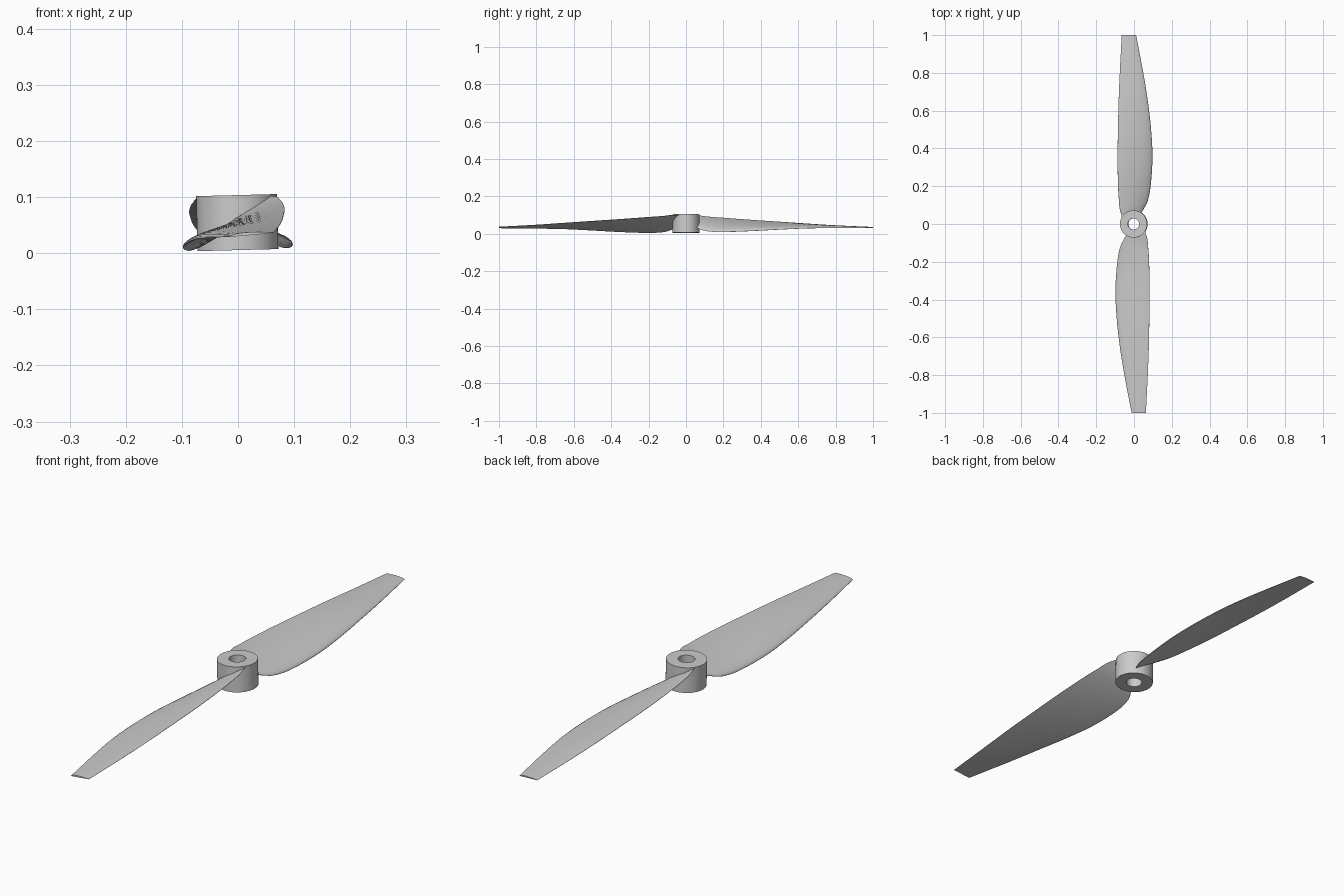
import bpy, bmesh, math
from mathutils import Vector, Matrix

cube = bpy.data.objects.get("Cube")
if cube:
    bpy.data.objects.remove(cube, do_unlink=True)

grey = bpy.data.materials.new("grey_plastic")
grey.use_nodes = True
COLOUR = (0.6, 0.6, 0.6, 1)
grey.diffuse_color = COLOUR
grey.node_tree.nodes["Principled BSDF"].inputs["Base Color"].default_value = COLOUR

# Slight roll of the whole propeller about its length
TILT = Matrix.Rotation(-0.026, 4, 'Y')


def finish(name, bm, turn=0.0):
    bmesh.ops.recalc_face_normals(bm, faces=bm.faces)
    bm.transform(TILT @ Matrix.Rotation(turn, 4, 'Z'))
    mesh = bpy.data.meshes.new(name)
    bm.to_mesh(mesh)
    bm.free()
    mesh.materials.append(grey)
    obj = bpy.data.objects.new(name, mesh)
    bpy.context.collection.objects.link(obj)
    bpy.ops.object.select_all(action='DESELECT')
    obj.select_set(True)
    bpy.context.view_layer.objects.active = obj
    bpy.ops.object.shade_smooth_by_angle(angle=math.radians(35))


def skin(bm, rings, closed):
    """Bridge equal rings of vertices with quads."""
    n = len(rings[0])
    pairs = list(zip(rings, rings[1:])) + ([(rings[-1], rings[0])] if closed else [])
    for a, b in pairs:
        for i in range(n):
            j = (i + 1) % n
            bm.faces.new((a[i], a[j], b[j], b[i]))


def spline(points, steps):
    """Catmull-Rom through the given stations."""
    p = [2 * points[0] - points[1]] + points + [2 * points[-1] - points[-2]]
    out = []
    for a, b, c, d in zip(p, p[1:], p[2:], p[3:]):
        for k in range(steps):
            t = k / steps
            out.append(0.5 * (2 * b + (c - a) * t + (2 * a - 5 * b + 4 * c - d) * t * t
                              + (3 * b - a - 3 * c + d) * t ** 3))
    return out + [points[-1]]


# Hub: revolved tube with a shaft bore
bm = bmesh.new()
SIDES = 64
rings = []
for r, z in ((0.03, 0.0055), (0.072, 0.0055), (0.072, 0.1035), (0.03, 0.1035)):
    rings.append([bm.verts.new((r * math.cos(2 * math.pi * i / SIDES),
                                r * math.sin(2 * math.pi * i / SIDES), z))
                  for i in range(SIDES)])
skin(bm, rings, True)
finish("hub", bm)

# Blade stations: y, high edge x and z, low edge x and z
STATIONS = [Vector(s) for s in (
    (0.04, -0.062, 0.100, 0.030, 0.035),
    (0.08, -0.073, 0.098, 0.052, 0.021),
    (0.12, -0.077, 0.093, 0.072, 0.011),
    (0.20, -0.082, 0.087, 0.088, 0.007),
    (0.35, -0.085, 0.076, 0.098, 0.012),
    (0.50, -0.083, 0.066, 0.091, 0.020),
    (0.65, -0.080, 0.056, 0.074, 0.027),
    (0.80, -0.074, 0.046, 0.050, 0.029),
    (1.00, -0.064, 0.035, 0.012, 0.030))]


def section(s, n=14):
    """Thin aerofoil loop between the low (rounded) and high (sharp) edges."""
    y, hx, hz, lx, lz = s
    low, high = Vector((lx, y, lz)), Vector((hx, y, hz))
    chord = high - low
    up = Vector((chord.z, 0, -chord.x))
    us = [(1 - math.cos(math.pi * i / n)) / 2 for i in range(n + 1)]
    shape = lambda u: 2.6 * math.sqrt(u) * (1 - u)
    top = [low + chord * u + up * (0.003 + 0.06 * shape(u)) for u in us]
    bottom = [low + chord * u - up * (0.003 + 0.006 * shape(u)) for u in us]
    return top + bottom[::-1]


for name, turn in (("back_blade", 0.0), ("front_blade", math.pi)):
    bm = bmesh.new()
    rings = [[bm.verts.new(p) for p in section(s)] for s in spline(STATIONS, 5)]
    skin(bm, rings, False)
    bm.faces.new(rings[0])
    bm.faces.new(rings[-1])
    finish(name, bm, turn)
